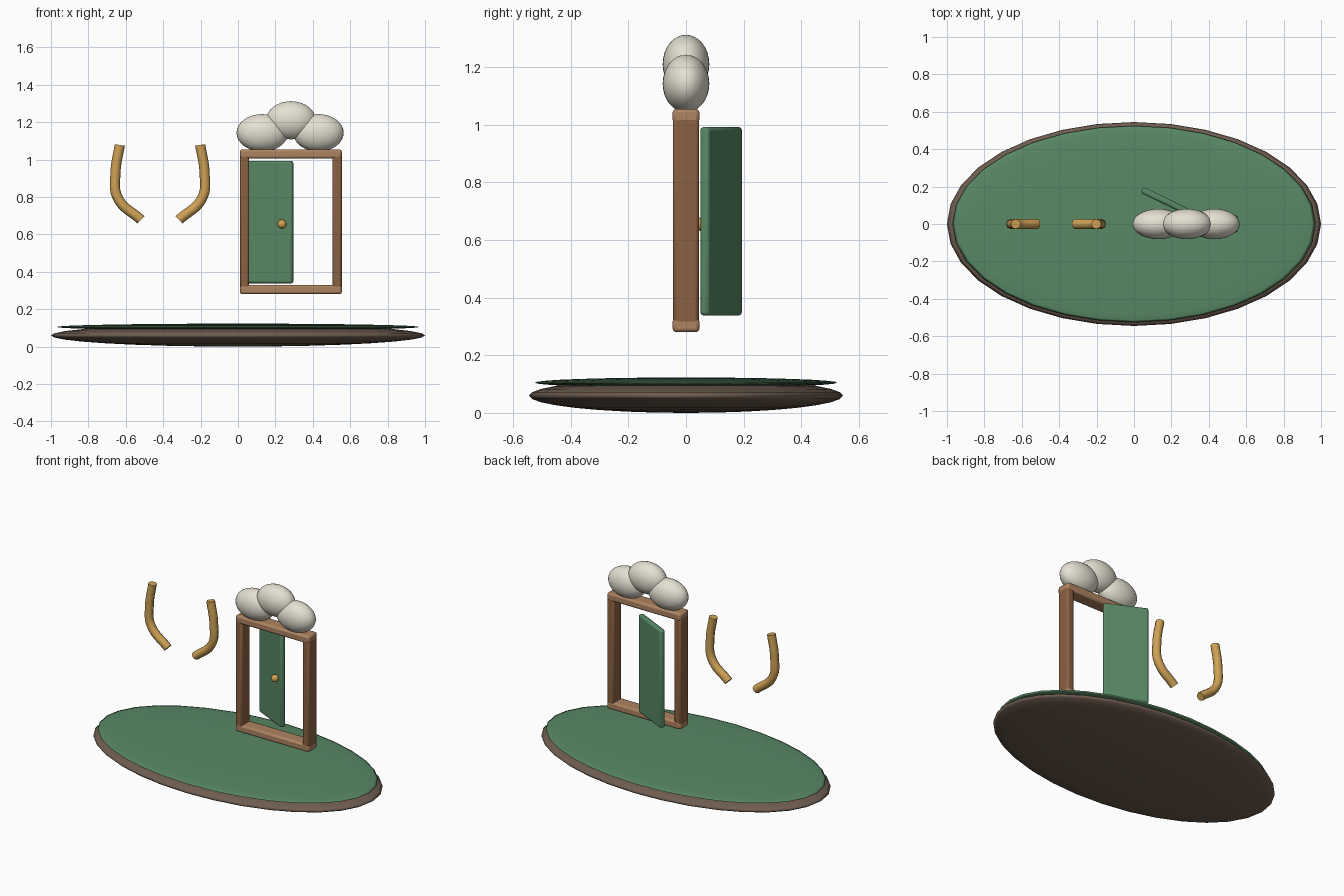
import bpy
from math import radians

if "Cube" in bpy.data.objects:
    bpy.data.objects.remove(bpy.data.objects["Cube"])


def material(name, rgb):
    m = bpy.data.materials.new(name)
    m.diffuse_color = (*rgb, 1)
    m.use_nodes = True
    m.node_tree.nodes["Principled BSDF"].inputs["Base Color"].default_value = m.diffuse_color
    return m


GREEN = material("green", (0.10, 0.25, 0.13))
EARTH = material("earth", (0.16, 0.11, 0.08))
WOOD = material("wood", (0.26, 0.12, 0.055))
LIGHT_WOOD = material("light_wood", (0.42, 0.23, 0.12))
CLOUD = material("cloud", (0.78, 0.75, 0.64))
GOLD = material("gold", (0.62, 0.36, 0.09))


def ellipsoid(name, loc, radii, mat, segments=32, rings=16):
    bpy.ops.mesh.primitive_uv_sphere_add(segments=segments, ring_count=rings, radius=1, location=loc)
    ob = bpy.context.object
    ob.name = name
    ob.scale = radii
    bpy.ops.object.transform_apply(location=False, rotation=False, scale=True)
    bpy.ops.object.shade_smooth()
    ob.data.materials.append(mat)
    return ob


def block(name, loc, size, mat, turn=0, bevel=0.012):
    bpy.ops.mesh.primitive_cube_add(size=1, location=loc)
    ob = bpy.context.object
    ob.name = name
    ob.scale = size
    bpy.ops.object.transform_apply(location=False, rotation=False, scale=True)
    ob.rotation_euler.z = radians(turn)
    mod = ob.modifiers.new("bevel", 'BEVEL')
    mod.width = bevel
    mod.segments = 2
    bpy.ops.object.shade_smooth_by_angle(angle=radians(30))
    ob.data.materials.append(mat)
    return ob


# Oval island: earth below, grass on top
ellipsoid("island_earth", (0, 0, 0.06), (1.0, 0.545, 0.06), EARTH)
ellipsoid("island_grass", (0, 0, 0.105), (0.97, 0.525, 0.018), GREEN)

# Door frame
for side, x in (("left", 0.035), ("right", 0.53)):
    block(f"frame_post_{side}", (x, 0, 0.667), (0.05, 0.09, 0.73), WOOD)
for side, z in (("bottom", 0.305), ("top", 1.03)):
    block(f"frame_bar_{side}", (0.2825, 0, z), (0.545, 0.093, 0.05), LIGHT_WOOD)

# Door swung open, with its knob
block("door", (0.168, 0.122, 0.665), (0.278, 0.035, 0.655), GREEN, turn=-26)
ellipsoid("door_knob", (0.235, 0.056, 0.655), (0.024, 0.024, 0.024), GOLD, 20, 10)

# Cloud puffs above the frame
for i, (x, z, rx, rz) in enumerate(((0.13, 1.143, 0.138, 0.1),
                                   (0.283, 1.21, 0.133, 0.102),
                                   (0.43, 1.143, 0.135, 0.1))):
    ellipsoid(f"cloud_puff_{i + 1}", (x, 0, z), (rx, 0.081, rz), CLOUD)

# Pair of curved tubes, mirrored about x = -0.417
PATH = [(0.215, 1.078), (0.238, 0.93), (0.226, 0.795), (0.102, 0.678)]
for side, s in (("left", -1), ("right", 1)):
    cu = bpy.data.curves.new(f"curved_tube_{side}", 'CURVE')
    cu.dimensions = '3D'
    cu.bevel_depth = 0.027
    cu.bevel_resolution = 2
    cu.use_fill_caps = True
    cu.resolution_u = 8
    sp = cu.splines.new('BEZIER')
    sp.bezier_points.add(len(PATH) - 1)
    for p, (x, z) in zip(sp.bezier_points, PATH):
        p.co = (-0.417 + s * x, 0, z)
        p.handle_left_type = p.handle_right_type = 'AUTO'
    cu.materials.append(GOLD)
    bpy.context.collection.objects.link(bpy.data.objects.new(cu.name, cu))
